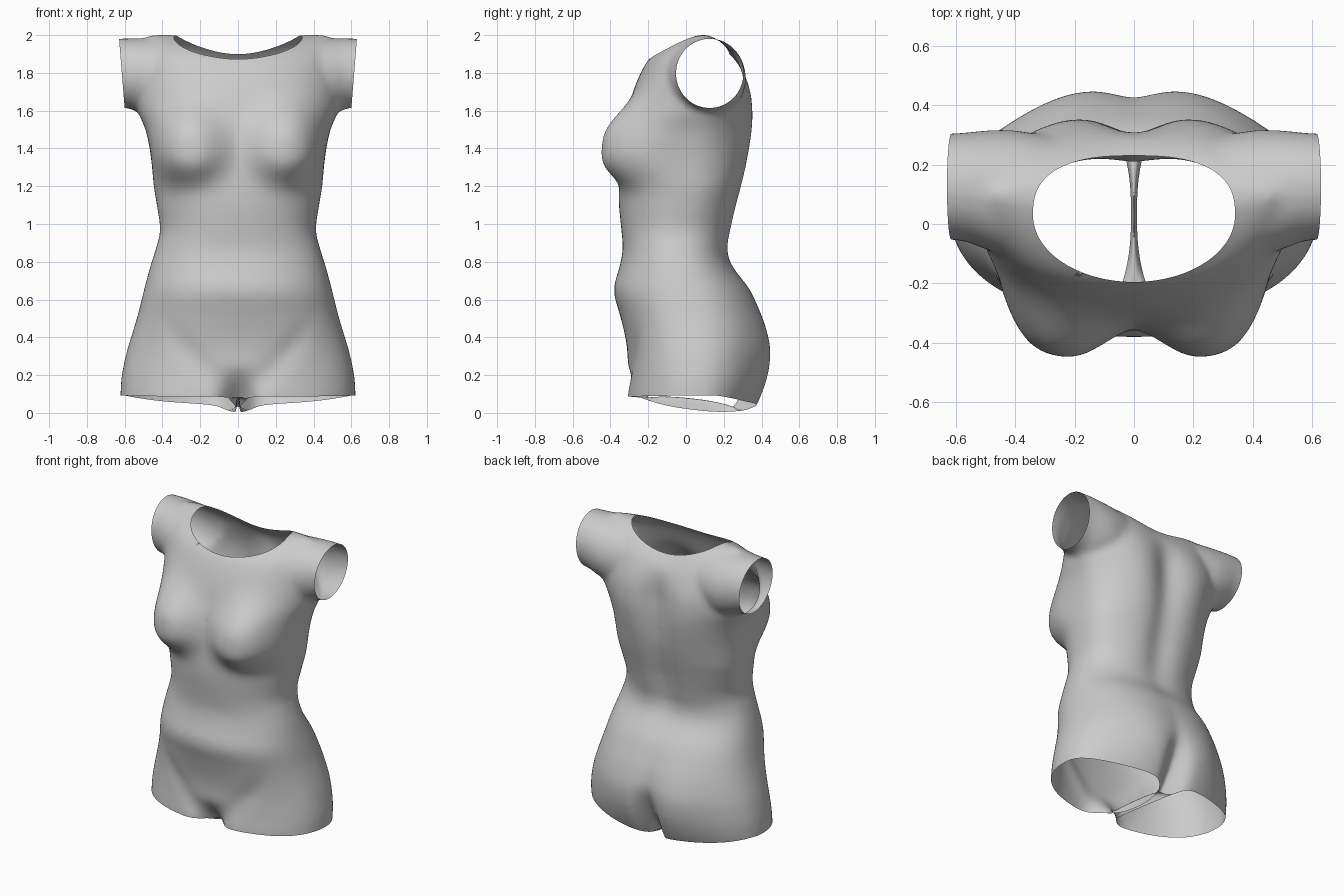
import bpy, bmesh, math
from mathutils import Vector
from mathutils.bvhtree import BVHTree

if "Cube" in bpy.data.objects:
    bpy.data.objects.remove(bpy.data.objects["Cube"])

def gauss(v, s):
    return math.exp(-(v / s) ** 2)

def ramp(v, a, b):
    t = min(1, max(0, (v - a) / (b - a)))
    return t * t * (3 - 2 * t)

def catmull(keys, per):
    out = []
    for i in range(len(keys) - 1):
        p = [keys[min(max(i + k, 0), len(keys) - 1)] for k in (-1, 0, 1, 2)]
        for j in range(per):
            t = j / per
            out.append([0.5 * (2 * b + (c - a) * t + (2 * a - 5 * b + 4 * c - d) * t * t
                               + (3 * b - a - 3 * c + d) * t ** 3) for a, b, c, d in zip(*p)])
    return out + [list(keys[-1])]

def loft(bm, rings):
    rows = [[bm.verts.new(p) for p in r] for r in rings]
    n = len(rows[0])
    for a, b in zip(rows, rows[1:]):
        for i in range(n):
            bm.faces.new((a[i], a[(i + 1) % n], b[(i + 1) % n], b[i]))
    bm.faces.new(rows[0][::-1])
    bm.faces.new(rows[-1])

# Body sections: height, half width, front y, back y, y of widest point
BODY = [(-0.10, .61, -.315, .28, .06), (0.02, .62, -.32, .32, .06), (0.10, .622, -.32, .36, .06),
        (0.20, .615, -.31, .39, .06), (0.32, .59, -.31, .40, .06), (0.42, .56, -.325, .395, .05),
        (0.52, .53, -.35, .38, .03), (0.65, .498, -.382, .335, .0), (0.78, .463, -.35, .25, -.03),
        (0.87, .435, -.335, .23, -.04), (0.97, .412, -.342, .25, -.03), (1.10, .43, -.355, .28, 0),
        (1.20, .446, -.355, .305, .02), (1.30, .455, -.348, .325, .02), (1.40, .468, -.342, .335, .03),
        (1.50, .49, -.333, .338, .06), (1.60, .53, -.308, .337, .09), (1.70, .545, -.28, .332, .11),
        (1.80, .54, -.24, .31, .12), (1.88, .53, -.19, .28, .12), (1.94, .52, -.11, .24, .11),
        (1.98, .50, -.02, .19, .1), (2.003, .46, .06, .13, .1)]

def front_relief(x, z):
    a = abs(x)
    q = ((a - .27) / .21) ** 2 + ((z - 1.385) / (.16 if z < 1.385 else .24)) ** 2
    d = -(.085 + .25 * a) * math.exp(-q ** 1.5)                           # breasts
    d += 0.014 * gauss((z - .06 - a) / 1.4, .06) * ramp(a, .45, .25)      # groin fold
    d += 0.16 * gauss(x, .08) * ramp(z, .27, .0)                          # crotch
    return d

def back_relief(x, z):
    a = abs(x)
    d = 0.055 * gauss(a - .17, .24) * gauss(z - .3, .24)                  # buttocks
    d -= 0.15 * gauss(x, .07) * ramp(z, .42, .0)                          # cleft
    d -= 0.038 * gauss(x, .10) * ramp(z, .62, 1.1) * ramp(z, 1.9, 1.6)    # spine
    d += 0.03 * gauss(a - .23, .16) * gauss(z - 1.56, .22)                # shoulder blades
    return d

N = 200
bm = bmesh.new()
rings = []
for z, w, yf, yb, yc in catmull(BODY, 4):
    ring = []
    for i in range(N):
        t = 2 * math.pi * i / N
        c, s = math.cos(t), math.sin(t)
        e = 2 / 2.25
        x = w * math.copysign(abs(c) ** e, c)
        k = abs(s) ** e
        if s < 0:
            y = yc + (yf - yc) * k + front_relief(x, z) * ramp(k, 0, .35)
        else:
            y = yc + (yb - yc) * k + back_relief(x, z) * ramp(k, 0, .6)
        ring.append((x, y, z))
    rings.append(ring)
loft(bm, rings)

# Shoulder tubes: x, centre y, centre z, radius y, radius z
ARM = [(.25, .09, 1.77, .20, .22), (.4, .10, 1.765, .215, .22), (.5, .115, 1.78, .20, .203),
       (.58, .125, 1.797, .182, .186), (.72, .125, 1.80, .175, .178)]
for side in (1, -1):
    loft(bm, [[(side * x, cy + ry * math.cos(side * 2 * math.pi * i / 48),
                cz + rz * math.sin(side * 2 * math.pi * i / 48)) for i in range(48)]
              for x, cy, cz, ry, rz in catmull(ARM, 4)])
bmesh.ops.recalc_face_normals(bm, faces=bm.faces[:])

me = bpy.data.meshes.new("torso")
bm.to_mesh(me)
bm.free()
torso = bpy.data.objects.new("torso", me)
bpy.context.collection.objects.link(torso)
bpy.context.view_layer.objects.active = torso
torso.select_set(True)

# Fuse the parts into one smooth skin
m = torso.modifiers.new("fuse", 'REMESH')
m.mode = 'VOXEL'
m.voxel_size = 0.015
s = torso.modifiers.new("soften", 'SMOOTH')
s.factor = 0.5
s.iterations = 14
for name in ("fuse", "soften"):
    bpy.ops.object.modifier_apply(modifier=name)

bm = bmesh.new()
bm.from_mesh(torso.data)

def cut(co, no, keep):
    faces = [f for f in bm.faces if keep(f.calc_center_median())]
    geom = faces + list({e for f in faces for e in f.edges}) + list({v for f in faces for v in f.verts})
    bmesh.ops.bisect_plane(bm, geom=geom, plane_co=co, plane_no=no, clear_outer=True, dist=1e-5)

# Open the arms and the legs
for side in (1, -1):
    cut((side * .615, 0, 1.8), Vector((side, 0, -.08)), lambda c: c.z > 1.45 and c.x * side > .3)
cut((0, 0, .092), Vector((0, 0, -1)), lambda c: c.z < .6)

# Lower the nape between the shoulders
for v in bm.verts:
    x, y, z = v.co
    v.co.z -= .05 * gauss(x, .24) * ramp(z, 1.7, 1.95) * ramp(y, .0, .2)

# Open the neck with a clean oval rim
tree = BVHTree.FromBMesh(bm)
def oval(v):
    ry = .225 if v.y < .03 else .2
    p = 2 if v.y < .03 else 2.6
    return (abs(v.x / .34) ** p + abs((v.y - .03) / ry) ** p) ** (1 / p)
bmesh.ops.delete(bm, geom=[v for v in bm.verts if v.co.z > 1.7 and oval(v.co) < 1], context='VERTS')
for v in bm.verts:
    if v.is_boundary and v.co.z > 1.7 and abs(v.co.x) < .45:
        k = 1 / oval(v.co)
        x, y = v.co.x * k, .03 + (v.co.y - .03) * k
        hit = tree.ray_cast(Vector((x, y, 3)), Vector((0, 0, -1)))[0]
        v.co = hit if hit else Vector((x, y, v.co.z))

# Drop the inner thigh rims
for v in bm.verts:
    x, y, z = v.co
    v.co.z -= (.112 * max(0, 1 - abs(x) / .6) * gauss(y - .2, .3 if y < .2 else .24)
               * (1 - .45 * gauss(x, .04)) * ramp(z, .32, .09))
bm.to_mesh(torso.data)

# Narrow bridge between the leg openings, joined to the rim front and back
rim = [v.co.copy() for v in bm.verts if v.is_boundary and v.co.z < .3 and abs(v.co.x) < .07]
bm.free()

def rim_at(x, front):
    return min((c for c in rim if (c.y < .05) == front), key=lambda c: abs(c.x - x))

bb = bmesh.new()
rows = []
for i in range(25):
    u = i / 24
    q = abs(2 * u - 1) ** 2.5
    row = []
    for k in (-1, -.75, -.5, -.25, 0, .25, .5, .75, 1):
        a, b = rim_at(.055 * k, True), rim_at(.055 * k, False)
        p = a.lerp(b, u)
        p.x = .055 * k * (.18 + .82 * q)
        p.z += (1 - q) * (.02 - .05 * k * k)
        p.z = max(p.z, 0)
        row.append(bb.verts.new(p))
    rows.append(row)
for a, b in zip(rows, rows[1:]):
    for i in range(8):
        bb.faces.new((a[i], b[i], b[i + 1], a[i + 1]))
bme = bpy.data.meshes.new("crotch_bridge")
bb.to_mesh(bme)
bb.free()
bridge = bpy.data.objects.new("crotch_bridge", bme)
bpy.context.collection.objects.link(bridge)

for ob in (torso, bridge):
    for p in ob.data.polygons:
        p.use_smooth = True
